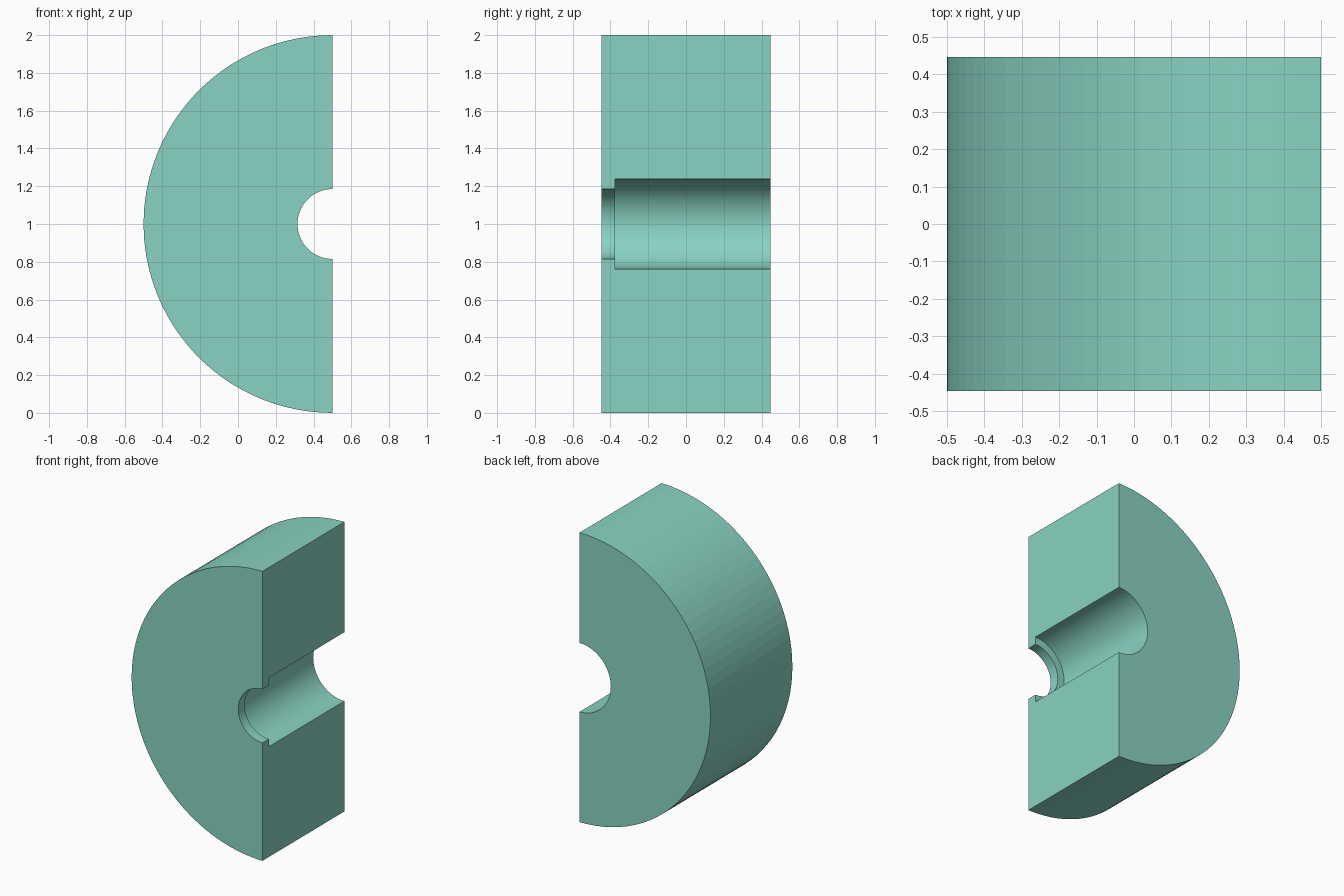
import bpy, bmesh, math
from mathutils import Vector

cube = bpy.data.objects.get("Cube")
if cube:
    bpy.data.objects.remove(cube, do_unlink=True)

OUTER, BORE, LIP = 1.0, 0.238, 0.185    # radii
HALF, STEP = 0.447, -0.377              # half depth, back of the lip
SEGMENTS = 50

# Seafoam material
mat = bpy.data.materials.new("seafoam_green")
color = (0.25, 0.65, 0.54, 1.0)
mat.use_nodes = True
mat.diffuse_color = color
mat.node_tree.nodes["Principled BSDF"].inputs["Base Color"].default_value = color

# Stepped cross-section (radius, depth), swept half a turn about the bore axis
section = [(LIP, -HALF), (OUTER, -HALF), (OUTER, HALF),
           (BORE, HALF), (BORE, STEP), (LIP, STEP)]
axis_point = Vector((0.5, 0, 1))
bm = bmesh.new()
verts = [bm.verts.new(axis_point + Vector((0, y, r))) for r, y in section]
edges = [bm.edges.new((a, b)) for a, b in zip(verts, verts[1:] + verts[:1])]
sweep = bmesh.ops.spin(bm, geom=verts + edges, cent=axis_point, axis=(0, -1, 0),
                       angle=math.pi, steps=SEGMENTS, use_duplicate=False)

# Flat cut faces above and below the bore
bm.faces.new(verts)
last_edges = [g for g in sweep["geom_last"] if isinstance(g, bmesh.types.BMEdge)]
bmesh.ops.contextual_create(bm, geom=last_edges)
bmesh.ops.recalc_face_normals(bm, faces=bm.faces[:])

mesh = bpy.data.meshes.new("half_collar")
bm.to_mesh(mesh)
bm.free()
mesh.materials.append(mat)
collar = bpy.data.objects.new("half_collar", mesh)
bpy.context.collection.objects.link(collar)
